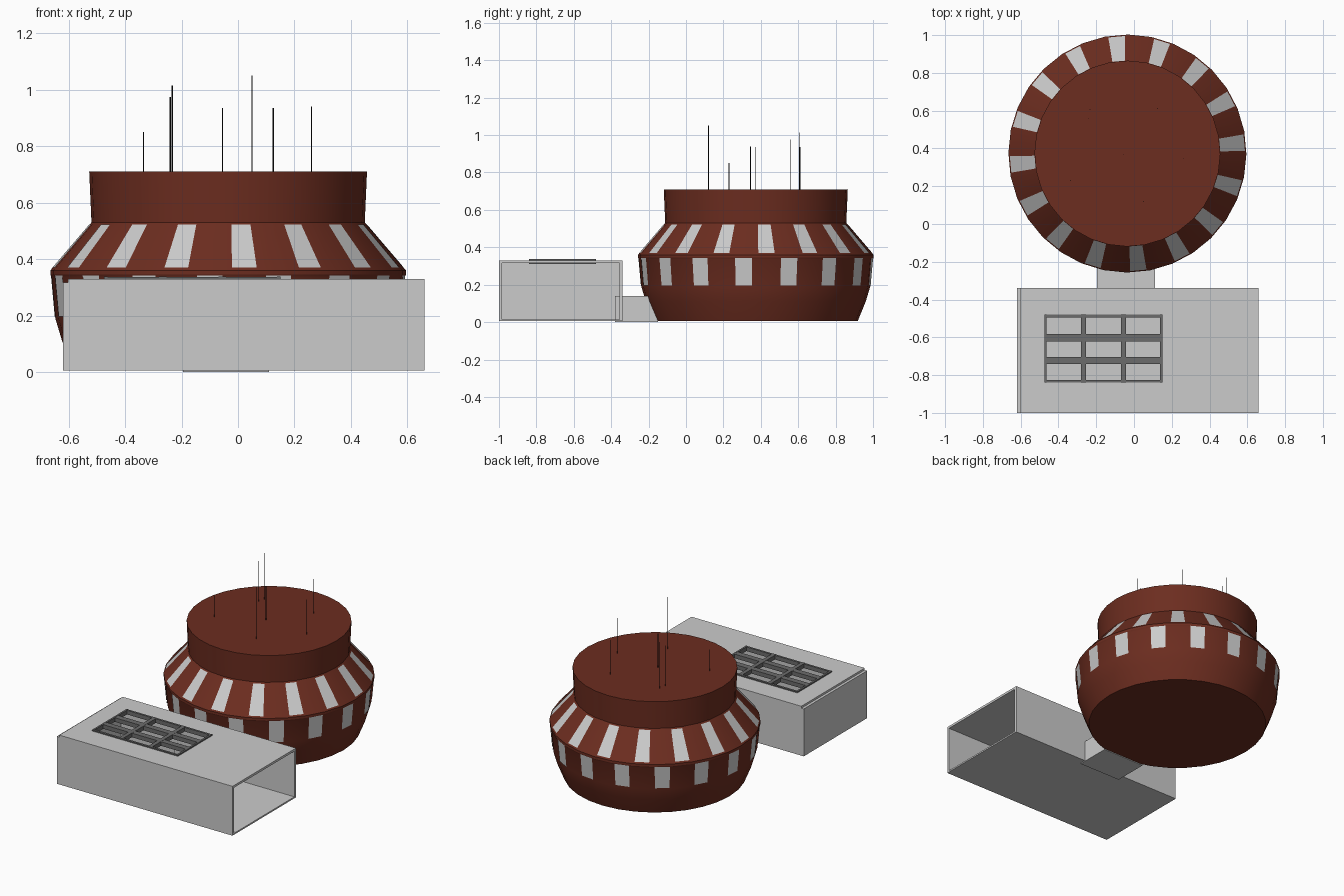
import bpy, bmesh
from math import sin, cos, pi, radians

if "Cube" in bpy.data.objects:
    bpy.data.objects.remove(bpy.data.objects["Cube"])

CX, CY = -0.035, 0.373      # tower axis
SIDES = 32
OFFSET = radians(5.3)       # centre direction of the first facet


def material(name, rgb):
    m = bpy.data.materials.new(name)
    m.diffuse_color = (*rgb, 1)
    m.use_nodes = True
    m.node_tree.nodes["Principled BSDF"].inputs["Base Color"].default_value = m.diffuse_color
    return m


BROWN = material("brown", (0.15, 0.026, 0.014))
DARK = material("dark_grey", (0.15, 0.15, 0.15))
BLACK = material("black", (0.01, 0.01, 0.01))


def finish(name, bm, mat=None):
    me = bpy.data.meshes.new(name)
    bm.to_mesh(me)
    bm.free()
    ob = bpy.data.objects.new(name, me)
    bpy.context.collection.objects.link(ob)
    if mat:
        me.materials.append(mat)
    return ob


def boxes(name, specs, mat=None):
    """One object made of boxes given as (x0, x1, y0, y1, z0, z1)."""
    bm = bmesh.new()
    for x0, x1, y0, y1, z0, z1 in specs:
        for v in bmesh.ops.create_cube(bm, size=1)["verts"]:
            v.co.x = x1 if v.co.x > 0 else x0
            v.co.y = y1 if v.co.y > 0 else y0
            v.co.z = z1 if v.co.z > 0 else z0
    return finish(name, bm, mat)


# Round tower: turned profile with closed top and bottom
profile = [(0.545, 0.005), (0.588, 0.11), (0.612, 0.19), (0.625, 0.335),
           (0.63, 0.345), (0.63, 0.36), (0.484, 0.53), (0.492, 0.71)]
bm = bmesh.new()
rings = []
for r, z in profile:
    angles = [OFFSET + (i + 0.5) * 2 * pi / SIDES for i in range(SIDES)]
    rings.append([bm.verts.new((CX + r * cos(a), CY + r * sin(a), z)) for a in angles])
for lo, hi in zip(rings, rings[1:]):
    for i in range(SIDES):
        j = (i + 1) % SIDES
        bm.faces.new((lo[i], lo[j], hi[j], hi[i]))
bm.faces.new(rings[0][::-1])
bm.faces.new(rings[-1])
tower = finish("round_tower", bm, BROWN)
bpy.context.view_layer.objects.active = tower
tower.select_set(True)
bpy.ops.object.shade_smooth_by_angle(angle=radians(25))


# Windows: one flat pane on every second facet
def windows(name, first, bottom, top):
    """bottom and top are (radius, height, half width)."""
    bm = bmesh.new()
    for k in range(16):
        a = OFFSET + (first + 2 * k) * 2 * pi / SIDES
        vs = []
        for (r, z, w), side in ((bottom, -1), (bottom, 1), (top, 1), (top, -1)):
            d = r * cos(pi / SIDES) + 0.003
            vs.append(bm.verts.new((CX + d * cos(a) - side * w * sin(a),
                                    CY + d * sin(a) + side * w * cos(a), z)))
        bm.faces.new(vs)
    return finish(name, bm)


windows("upper_windows", 0, (0.621, 0.37, 0.044), (0.490, 0.523, 0.034))
windows("lower_windows", 1, (0.613, 0.197, 0.044), (0.626, 0.342, 0.046))

# Roof antennas
for n, (x, y, top) in enumerate([(0.05, 0.12, 1.05), (-0.335, 0.23, 0.85), (0.26, 0.345, 0.94),
                                 (-0.24, 0.56, 0.975), (-0.233, 0.605, 1.015),
                                 (-0.055, 0.37, 0.935), (0.125, 0.61, 0.935)]):
    bpy.ops.mesh.primitive_cylinder_add(vertices=8, radius=0.002, depth=top - 0.70,
                                        location=(x, y, (top + 0.70) / 2))
    bpy.context.object.name = f"antenna_{n + 1}"
    bpy.context.object.data.materials.append(BLACK)

# Hangar: floor, two long walls and one end wall; the right end is open
X0, X1, Y0, Y1 = -0.62, 0.66, -1.0, -0.34
boxes("hangar_floor", [(X0, X1, Y0, Y1, 0.005, 0.015)])
boxes("hangar_walls", [(X0 + 0.018, X1, Y0, Y0 + 0.016, 0.005, 0.33),
                       (X0 + 0.018, X1, Y1 - 0.016, Y1, 0.005, 0.33)])
boxes("hangar_end_wall", [(X0, X0 + 0.018, Y0, Y1, 0.005, 0.317)])

# Hangar roof around the skylight opening
SX0, SX1, SY0, SY1 = -0.475, 0.15, -0.84, -0.48
RX = X0 + 0.018
boxes("hangar_roof", [(RX, SX0, Y0, Y1, 0.315, 0.33), (SX1, X1, Y0, Y1, 0.315, 0.33),
                      (SX0, SX1, Y0, SY0, 0.315, 0.33), (SX0, SX1, SY1, Y1, 0.315, 0.33)])

# Skylight grille, three by three
bars = []
for x, w in ((SX0 + 0.006, 0.006), (-0.267, 0.013), (-0.056, 0.013), (SX1 - 0.006, 0.006)):
    bars.append((x - w, x + w, SY0, SY1, 0.31, 0.338))
for y, w in ((SY0 + 0.007, 0.007), (-0.722, 0.019), (-0.602, 0.019), (SY1 - 0.007, 0.007)):
    bars.append((SX0, SX1, y - w, y + w, 0.31, 0.337))
boxes("skylight_grille", bars, DARK)

# Link passage between hangar and tower
boxes("link_passage", [(-0.195, 0.11, -0.38, -0.15, 0.0, 0.14)])
